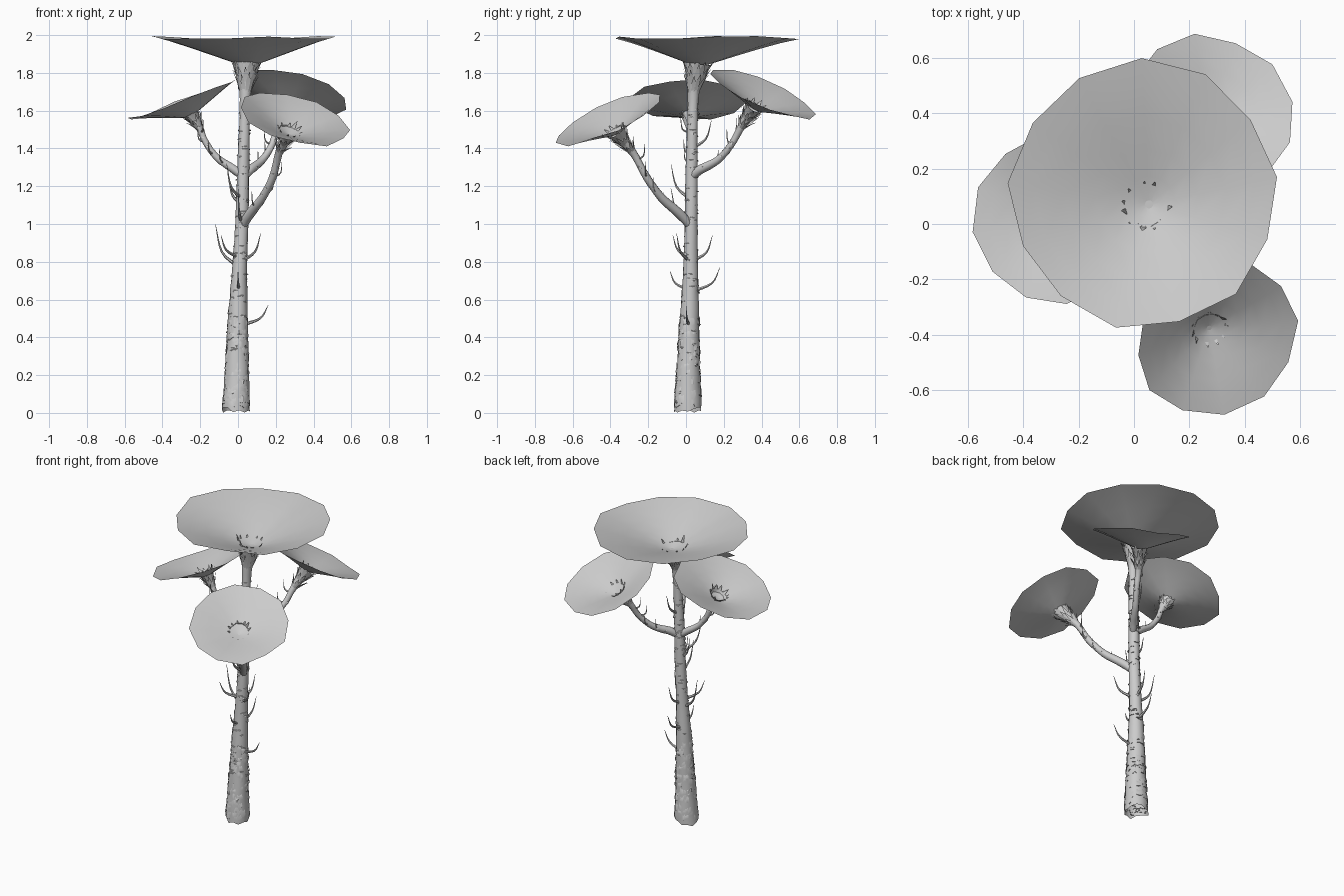
import bpy, bmesh, math, random
from mathutils import Vector, Matrix

random.seed(4)
if "Cube" in bpy.data.objects:
    bpy.data.objects.remove(bpy.data.objects["Cube"])

grey = bpy.data.materials.new("plain grey")
grey.use_nodes = True
grey.diffuse_color = (0.6, 0.6, 0.6, 1)
grey.node_tree.nodes["Principled BSDF"].inputs["Base Color"].default_value = (0.6, 0.6, 0.6, 1)


def finish(bm, name, angle=50):
    mesh = bpy.data.meshes.new(name)
    bm.to_mesh(mesh)
    bm.free()
    mesh.materials.append(grey)
    obj = bpy.data.objects.new(name, mesh)
    bpy.context.collection.objects.link(obj)
    bpy.ops.object.select_all(action='DESELECT')
    obj.select_set(True)
    bpy.context.view_layer.objects.active = obj
    bpy.ops.object.shade_smooth_by_angle(angle=math.radians(angle))
    return obj


def smooth_path(pts, steps=4):
    """Catmull-Rom through (x, y, z, radius) points."""
    p = [Vector(q) for q in pts]
    p = [p[0] * 2 - p[1]] + p + [p[-1] * 2 - p[-2]]
    out = []
    for a, b, c, d in zip(p, p[1:], p[2:], p[3:]):
        for i in range(steps):
            t = i / steps
            out.append(0.5 * (2 * b + (c - a) * t + (2 * a - 5 * b + 4 * c - d) * t ** 2
                              + (3 * b - a - 3 * c + d) * t ** 3))
    return out + [p[-2]]


def tube(bm, path, sides, wobble=0.0):
    """Skin a path of (x, y, z, radius) with rings of vertices."""
    rings = []
    for i, p in enumerate(path):
        d = (path[min(i + 1, len(path) - 1)] - path[max(i - 1, 0)]).xyz
        rot = Vector((0, 0, 1)).rotation_difference(d)
        ring = []
        for k in range(sides):
            a = math.tau * k / sides
            r = max(p.w, 0.0005) * (1 + random.uniform(-wobble, wobble))
            ring.append(bm.verts.new(p.xyz + rot @ Vector((r * math.cos(a), r * math.sin(a), 0))))
        rings.append(ring)
    for lo, hi in zip(rings, rings[1:]):
        for k in range(sides):
            n = (k + 1) % sides
            bm.faces.new((lo[k], lo[n], hi[n], hi[k]))
    return rings


def flake(bm, path, z, a, w, h, lift):
    """A curled sliver of bark, hugging the stem at height z."""
    i = min(range(len(path)), key=lambda j: abs(path[j].z - z))
    j = i + 1 if path[i].z < z and i + 1 < len(path) else max(i - 1, 0)
    t = (z - path[i].z) / (path[j].z - path[i].z)
    p = path[i].lerp(path[j], t)
    rows = []
    for dz, out in ((-h / 2, lift), (0, lift * 0.8), (h / 2, -0.004)):
        row = []
        for s in (-1, 0, 1):
            b = a + s * w / p.w / 2
            r = p.w + out * (1 if s == 0 else 0.6)
            row.append(bm.verts.new((p.x + r * math.cos(b), p.y + r * math.sin(b),
                                     z + dz + random.uniform(-h, h) * 0.2)))
        rows.append(row)
    # tuck the lower lip back into the stem
    rows.insert(0, [bm.verts.new(v.co.lerp(Vector((p.x, p.y, v.co.z)), (lift + 0.005) / p.w))
                    for v in rows[0]])
    for lo, hi in zip(rows, rows[1:]):
        for k in (0, 1):
            bm.faces.new((lo[k], lo[k + 1], hi[k + 1], hi[k]))


# Trunk with a ragged open foot and a flared neck
trunk_path = smooth_path([(-0.01, 0.01, 0.02, 0.074), (-0.005, 0.012, 0.25, 0.062),
                          (0.0, 0.02, 0.55, 0.049), (0.01, 0.025, 0.8, 0.038),
                          (0.022, 0.028, 1.05, 0.034), (0.027, 0.03, 1.3, 0.032),
                          (0.034, 0.034, 1.5, 0.028), (0.038, 0.038, 1.66, 0.029),
                          (0.042, 0.045, 1.75, 0.04), (0.045, 0.06, 1.85, 0.07)], 5)
bm = bmesh.new()
rings = tube(bm, trunk_path, 14, 0.04)
for v in rings[0]:
    v.co.z += random.uniform(-0.02, 0.012)
finish(bm, "trunk")

# Rough bark at the foot, horizontal ridges higher up
bm = bmesh.new()
for i in range(130):
    z = 0.05 + 0.5 * random.random() ** 1.3
    flake(bm, trunk_path, z, random.uniform(0, math.tau), random.uniform(0.012, 0.03),
          random.uniform(0.02, 0.05), random.uniform(0.002, 0.007))
for i in range(130):
    flake(bm, trunk_path, random.uniform(0.3, 1.62), random.uniform(0, math.tau),
          random.uniform(0.015, 0.035), 0.008, random.uniform(0.003, 0.009))
finish(bm, "bark_flakes", 30)

# Branches carrying the small caps
branches = {
    "front_branch": [(0.02, 0.03, 0.98, 0.02), (0.06, -0.03, 1.05, 0.026), (0.13, -0.13, 1.14, 0.022),
                     (0.185, -0.21, 1.25, 0.02), (0.215, -0.275, 1.37, 0.021), (0.25, -0.34, 1.45, 0.032),
                     (0.268, -0.37, 1.49, 0.055)],
    "right_branch": [(0.03, 0.03, 1.25, 0.02), (-0.03, 0.03, 1.295, 0.022), (-0.11, 0.025, 1.35, 0.018),
                     (-0.17, 0.02, 1.43, 0.017), (-0.2, 0.02, 1.5, 0.019), (-0.235, 0.02, 1.56, 0.03),
                     (-0.255, 0.02, 1.595, 0.052)],
    "back_branch": [(0.03, 0.03, 1.25, 0.02), (0.07, 0.08, 1.29, 0.024), (0.13, 0.17, 1.34, 0.02),
                    (0.18, 0.24, 1.42, 0.018), (0.205, 0.285, 1.5, 0.02), (0.24, 0.335, 1.58, 0.032),
                    (0.26, 0.36, 1.62, 0.052)],
}
stems = [trunk_path]
for name, pts in branches.items():
    path = smooth_path(pts)
    stems.append(path)
    bm = bmesh.new()
    tube(bm, path, 10, 0.05)
    for i in range(16):
        flake(bm, path, random.uniform(path[4].z, path[-5].z), random.uniform(0, math.tau),
              0.014, 0.008, 0.003)
    finish(bm, name)

# Torn fibres around each neck
bm = bmesh.new()
for path, length in zip(stems, (0.1, 0.065, 0.065, 0.065)):
    d = (path[-1] - path[-3]).xyz.normalized()
    rot = Vector((0, 0, 1)).rotation_difference(d)
    for row in range(3):
        p = path[-4 - 2 * row]
        for k in range(11):
            a = math.tau * (k + row / 3 + random.uniform(-0.2, 0.2)) / 11
            size = length * random.uniform(0.6, 1.1)
            cols = []
            for up, out, half in ((-0.2, -0.003, 0.3), (0.45, 0.008, 0.24), (1.0, 0.022, 0.02)):
                r = p.w + out + 0.2 * size * max(up, 0)
                cols.append([bm.verts.new(p.xyz + rot @ Vector(
                    (r * math.cos(a + s * half), r * math.sin(a + s * half), size * up))) for s in (-1, 1)])
            for lo, hi in zip(cols, cols[1:]):
                bm.faces.new((lo[0], lo[1], hi[1], hi[0]))
finish(bm, "neck_fibres")

# Thin tapering twigs that sweep outward, then up: base height, tip
bm = bmesh.new()
twigs = [(0.46, (0.16, 0.0, 0.57)), (0.64, (0.01, 0.18, 0.77)), (0.8, (0.12, -0.05, 0.95)),
         (0.77, (-0.12, 0.05, 1.0)), (0.82, (-0.09, -0.07, 0.94)), (0.8, (0.03, 0.14, 0.94)),
         (0.65, (0.0, -0.085, 0.75)), (1.0, (0.0, -0.08, 1.19)), (1.13, (-0.06, -0.08, 1.32)),
         (1.4, (0.05, 0.135, 1.55)), (1.1, (-0.05, 0.03, 1.25))]
for z, tip in twigs:
    p = min(trunk_path, key=lambda q: abs(q.z - z))
    base, tip = Vector((p.x, p.y, z)), Vector(tip)
    mid = Vector((base.x + (tip.x - base.x) * 0.72, base.y + (tip.y - base.y) * 0.72,
                  z + (tip.z - z) * 0.35))
    tube(bm, smooth_path([(*base, 0.011), (*mid, 0.006), (*tip, 0.001)]), 6)
# Small shoots on the branches
for path in stems[1:]:
    for i in (6, 9, 12, 15):
        p = path[i].xyz
        a = random.uniform(0, math.tau)
        out = Vector((math.cos(a), math.sin(a), 0)) * 0.04
        tube(bm, smooth_path([(*p, 0.007), (*(p + out + Vector((0, 0, 0.02))), 0.004),
                              (*(p + out * 1.2 + Vector((0, 0, 0.08))), 0.001)], 3), 5)
finish(bm, "twigs")


# Wide funnel caps with an uneven rim
def cap(name, centre, normal, radius, depth, sides, shift=(0, 0)):
    profile = [(0.03, 0.02), (0.1, 0.07), (0.2, 0.17), (0.38, 0.37), (0.6, 0.61), (0.82, 0.84), (1, 1)]
    rot = Vector((0, 0, 1)).rotation_difference(Vector(normal)).to_matrix().to_4x4()
    place = Matrix.Translation(centre) @ rot
    bm = bmesh.new()
    spread = [random.uniform(0.96, 1.03) for k in range(sides)]
    lift = [random.uniform(-0.012, 0.008) for k in range(sides)]
    rings = []
    for r, h in profile:
        ring = []
        for k in range(sides):
            a = math.tau * (k + 0.3) / sides
            q = radius * r * (1 + (spread[k] - 1) * r)
            ring.append(bm.verts.new(place @ Vector((
                q * math.cos(a) + shift[0] * (1 - r), q * math.sin(a) + shift[1] * (1 - r),
                depth * (h - 1) + lift[k] * r * r))))
        rings.append(ring)
    bm.faces.new(rings[0])
    for lo, hi in zip(rings, rings[1:]):
        for k in range(sides):
            n = (k + 1) % sides
            bm.faces.new((lo[k], lo[n], hi[n], hi[k]))
    finish(bm, name, 60)


cap("top_cap", (0.04, 0.1, 1.99), (0, 0, 1), 0.486, 0.155, 13, (0.015, -0.03))
cap("front_cap", (0.295, -0.415, 1.56), (0.27, -0.45, 1), 0.303, 0.1, 12)
cap("right_cap", (-0.29, 0.02, 1.66), (-0.36, 0.0, 1), 0.31, 0.1, 12)
cap("back_cap", (0.28, 0.41, 1.69), (0.25, 0.42, 1), 0.303, 0.1, 12)
